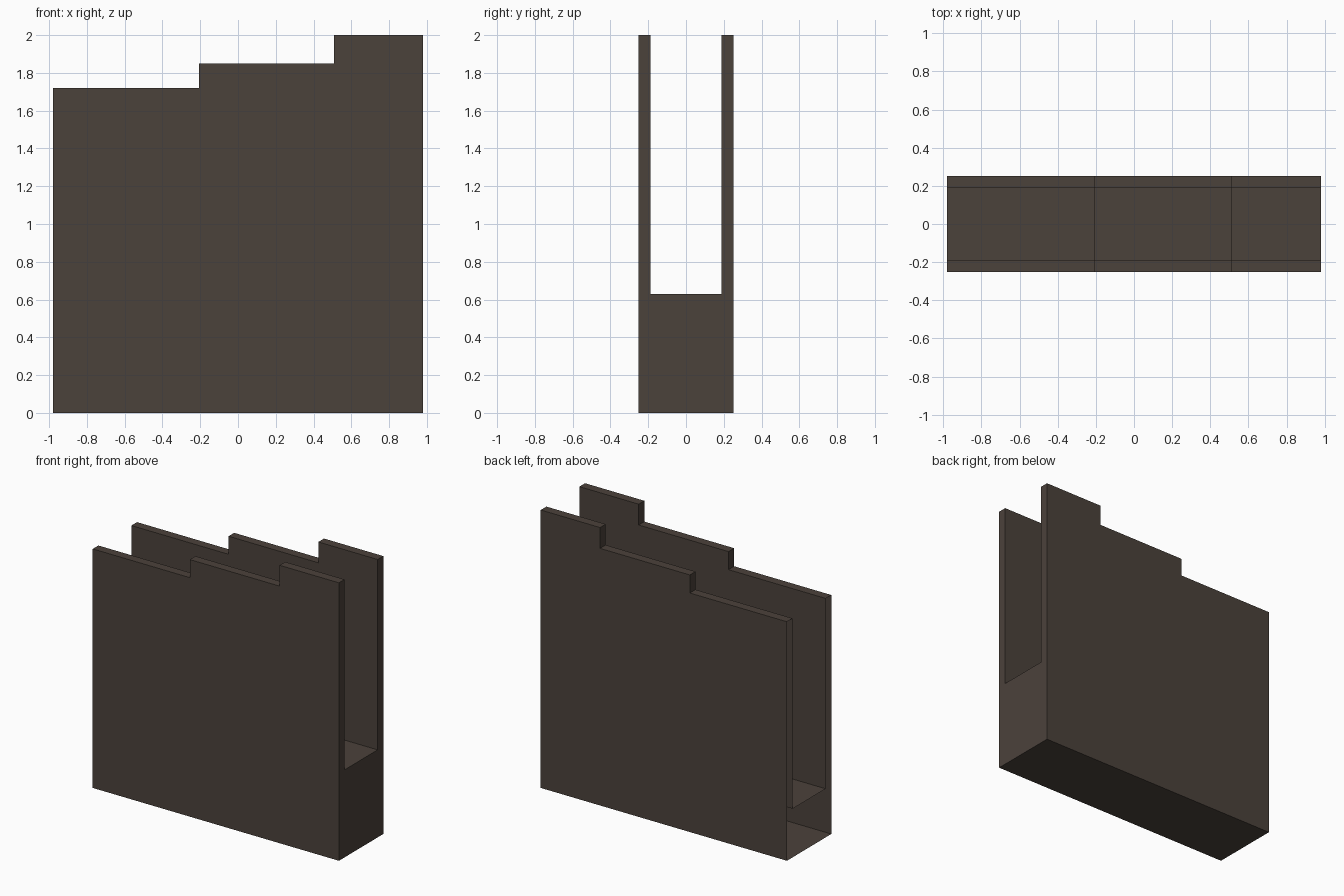
import bpy
import bmesh

if "Cube" in bpy.data.objects:
    bpy.data.objects.remove(bpy.data.objects["Cube"])

X0, X1 = -0.98, 0.98
STEPS = (-0.207, 0.508)
TOPS = (1.72, 1.85, 2.0)
DROP = 1.37              # slot floor follows the rim, this far below it
YO, YI = 0.252, 0.188    # outer and inner half widths

mat = bpy.data.materials.new("dark brown")
mat.diffuse_color = (0.071, 0.054, 0.044, 1)
mat.use_nodes = True
mat.node_tree.nodes["Principled BSDF"].inputs["Base Color"].default_value = mat.diffuse_color


def stair(offset=0.0):
    """Stepped line of (x, z) points from left to right."""
    xs = (X0, *STEPS, X1)
    pts = []
    for i, z in enumerate(TOPS):
        pts += [(xs[i], z - offset), (xs[i + 1], z - offset)]
    return pts


bm = bmesh.new()


def face(points):
    bm.faces.new([bm.verts.new(p) for p in points])


def strip(line, ya, yb):
    """Band following a stepped line between two y positions."""
    for (xa, za), (xb, zb) in zip(line, line[1:]):
        face([(xa, ya, za), (xb, ya, zb), (xb, yb, zb), (xa, yb, za)])


rim, floor = stair(), stair(DROP)

# outer and inner wall sides with stepped rims
for s in (-1, 1):
    face([(x, s * YO, z) for x, z in [(X1, 0), (X0, 0)] + rim])
    face([(x, s * YI, z) for x, z in floor + rim[::-1]])
    strip(rim, s * YI, s * YO)

# stepped slot floor and underside
strip(floor, -YI, YI)
strip([(X0, 0), (X1, 0)], -YO, YO)

# closed U-shaped right end (the left end is open)
zf, zt = floor[-1][1], rim[-1][1]
face([(X1, y, z) for y, z in ((-YO, 0), (YO, 0), (YO, zt), (YI, zt),
                              (YI, zf), (-YI, zf), (-YI, zt), (-YO, zt))])

bmesh.ops.remove_doubles(bm, verts=bm.verts, dist=0.0005)
bmesh.ops.recalc_face_normals(bm, faces=bm.faces)

mesh = bpy.data.meshes.new("stepped_slot_holder")
bm.to_mesh(mesh)
bm.free()
mesh.materials.append(mat)
obj = bpy.data.objects.new("stepped_slot_holder", mesh)
bpy.context.collection.objects.link(obj)
